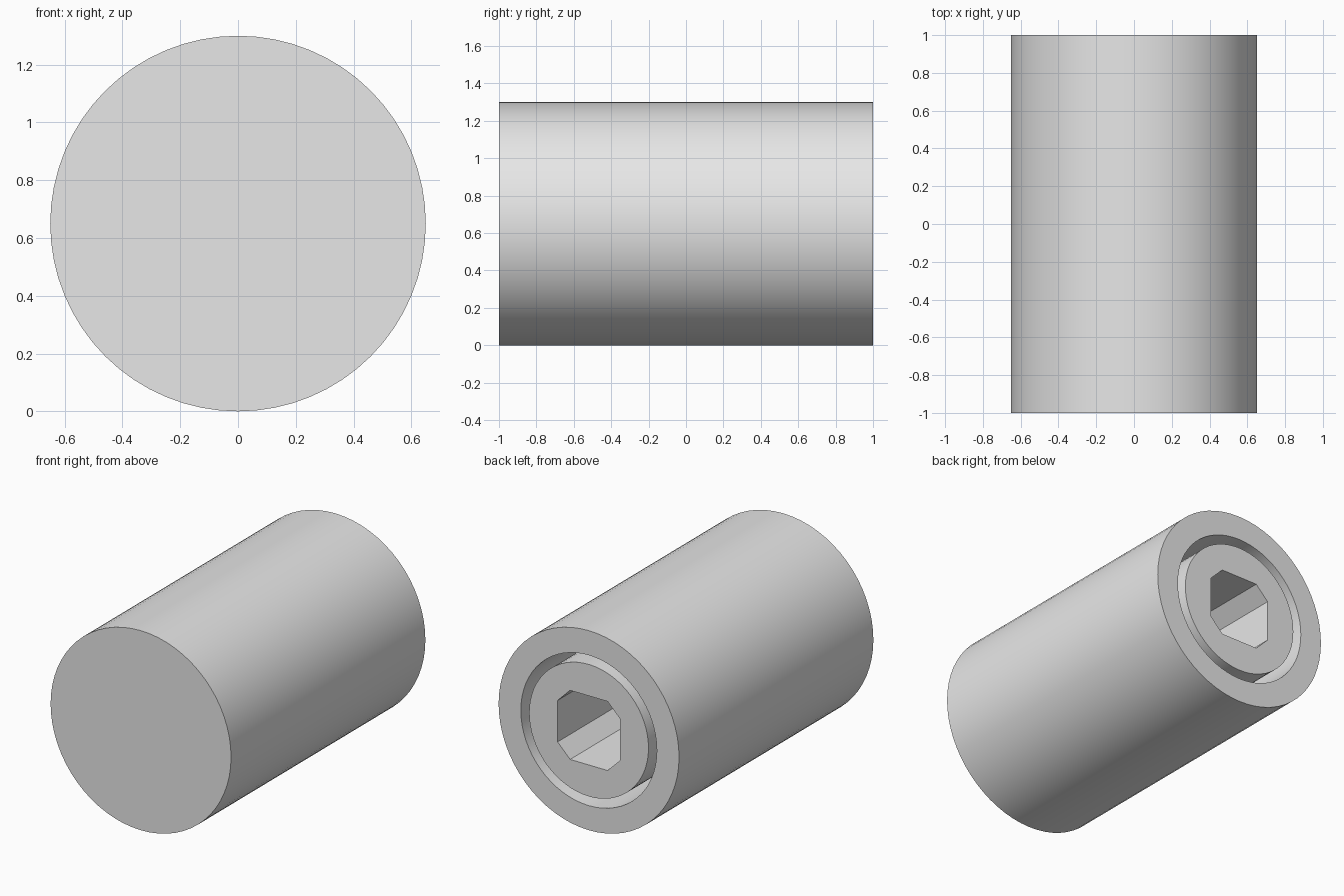
import bpy
import bmesh
import math

if "Cube" in bpy.data.objects:
    bpy.data.objects.remove(bpy.data.objects["Cube"], do_unlink=True)

SIDES = 64
RADIUS, BORE, PLUG = 0.65, 0.49, 0.43
SOCKET, CORNER = 0.225, 0.135       # half width, half length of its long sides
FRONT, BACK, FLOOR = -1.0, 1.0, -0.6

grey = bpy.data.materials.new("plain_grey")
grey.use_nodes = True
grey.diffuse_color = (0.8, 0.8, 0.8, 1)
grey.node_tree.nodes["Principled BSDF"].inputs["Base Color"].default_value = (0.8, 0.8, 0.8, 1)

bm = bmesh.new()


def circle(radius):
    angles = [2 * math.pi * i / SIDES for i in range(SIDES)]
    return [(radius * math.cos(a), radius * math.sin(a)) for a in angles]


def ring(outline, y):
    """Verts of an x/z outline at depth y, raised to rest on the ground."""
    return [bm.verts.new((x, y, z + RADIUS)) for x, z in outline]


def skin(rings):
    """Quads between successive rings."""
    for a, b in zip(rings, rings[1:]):
        n = len(a)
        for i in range(n):
            j = (i + 1) % n
            bm.faces.new((a[i], a[j], b[j], b[i]))


def edges_of(loop):
    return [bm.edges.get((v, loop[i - 1])) for i, v in enumerate(loop)]


# Outer wall, back rim, ring-shaped gap and central plug
steps = [(RADIUS, FRONT), (RADIUS, BACK), (BORE, BACK),
         (BORE, FLOOR), (PLUG, FLOOR), (PLUG, BACK)]
rings = [ring(circle(r), y) for r, y in steps]
skin(rings)
bm.faces.new(rings[0])

# Square socket with cut corners
s, c = SOCKET, CORNER
octagon = [(s, -c), (s, c), (c, s), (-c, s), (-s, c), (-s, -c), (-c, -s), (c, -s)]
mouth, bottom = ring(octagon, BACK), ring(octagon, FLOOR)
skin([mouth, bottom])
bm.faces.new(bottom)

# Plug end face around the socket
bmesh.ops.triangle_fill(bm, use_beauty=True, use_dissolve=False,
                        edges=edges_of(rings[-1]) + edges_of(mouth))
bmesh.ops.recalc_face_normals(bm, faces=bm.faces[:])

mesh = bpy.data.meshes.new("socketed_cylinder")
bm.to_mesh(mesh)
bm.free()
mesh.materials.append(grey)
body = bpy.data.objects.new("socketed_cylinder", mesh)
bpy.context.collection.objects.link(body)

bpy.ops.object.select_all(action="DESELECT")
body.select_set(True)
bpy.context.view_layer.objects.active = body
bpy.ops.object.shade_smooth_by_angle(angle=math.radians(30))
